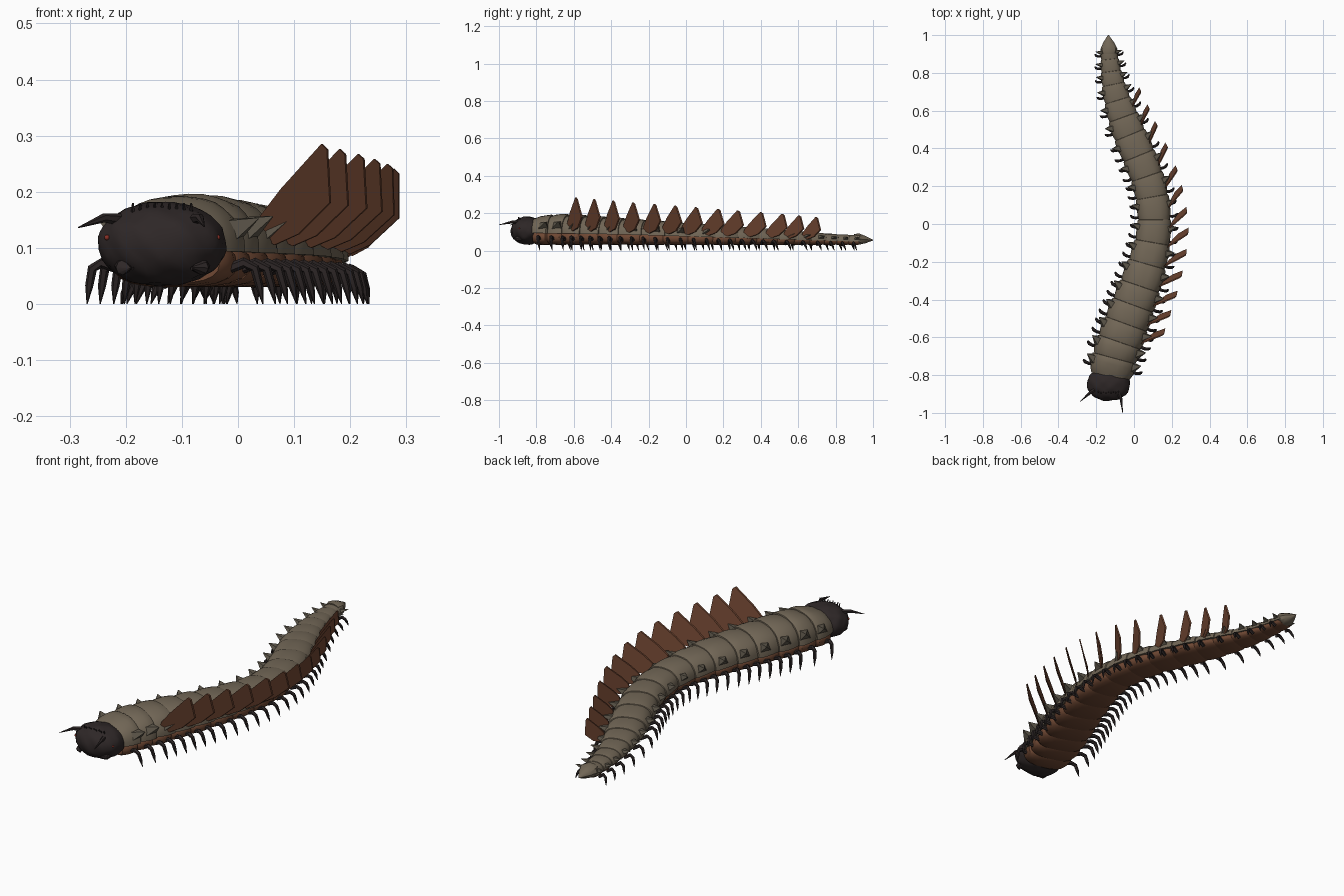
import bpy, bmesh, math, random
from mathutils import Vector

cube = bpy.data.objects.get("Cube")
if cube:
    bpy.data.objects.remove(cube, do_unlink=True)
random.seed(4)


def material(name, r, g, b):
    m = bpy.data.materials.new(name)
    m.use_nodes = True
    m.diffuse_color = (r, g, b, 1)
    node = next(n for n in m.node_tree.nodes if n.type == 'BSDF_PRINCIPLED')
    node.inputs["Base Color"].default_value = (r, g, b, 1)
    node.inputs["Roughness"].default_value = 0.8
    return m


TAUPE = material("taupe shell", 0.168, 0.135, 0.094)
BROWN = material("brown belly", 0.158, 0.064, 0.033)
RUST = material("rust fin", 0.16, 0.06, 0.031)
DARK = material("dark chitin", 0.027, 0.02, 0.02)
GREY = material("grey flap", 0.115, 0.098, 0.072)
RED = material("red eye", 0.25, 0.03, 0.02)


def curve(keys):
    """Smooth interpolation through (y, value) keys."""
    def f(y):
        i = 0
        while i < len(keys) - 2 and y > keys[i + 1][0]:
            i += 1
        (y0, a), (y1, b) = keys[i], keys[i + 1]
        p = keys[max(i - 1, 0)]
        q = keys[min(i + 2, len(keys) - 1)]
        h = y1 - y0
        ma, mb = (b - p[1]) / (y1 - p[0]) * h, (q[1] - a) / (q[0] - y0) * h
        t = max(0, min(1, (y - y0) / h))
        return ((2*t**3 - 3*t*t + 1) * a + (t**3 - 2*t*t + t) * ma
                + (3*t*t - 2*t**3) * b + (t**3 - t*t) * mb)
    return f


# Body line, half width, and heights of crest and shell edge
spine = curve([(-.86, -.135), (-.7, -.1), (-.5, -.03), (-.3, .042), (-.12, .092),
               (.03, .107), (.2, .083), (.35, .03), (.5, -.033), (.7, -.1),
               (.88, -.13), (1, -.135)])
width = curve([(-.8, .116), (-.6, .121), (-.3, .108), (0, .088), (.4, .088),
               (.55, .082), (.7, .065), (.9, .044), (1, .038)])
crest = curve([(-.8, .182), (-.65, .193), (-.3, .17), (0, .146), (.5, .112),
               (.8, .088), (1, .08)])
edge = curve([(-.8, .1), (-.3, .092), (0, .082), (.5, .066), (1, .052)])


def place(y, a, z, t=0):
    """Point beside the body line: a sideways, t along the body."""
    d = Vector((spine(y + .02) - spine(y - .02), .04, 0)).normalized()
    return Vector((spine(y), y, z)) + Vector((d.y, -d.x, 0)) * a + d * t


def finish(bm, name, mat, smooth=35):
    bmesh.ops.recalc_face_normals(bm, faces=bm.faces)
    me = bpy.data.meshes.new(name)
    bm.to_mesh(me)
    bm.free()
    ob = bpy.data.objects.new(name, me)
    bpy.context.collection.objects.link(ob)
    me.materials.append(mat)
    if smooth:
        bpy.ops.object.select_all(action='DESELECT')
        ob.select_set(True)
        bpy.context.view_layer.objects.active = ob
        bpy.ops.object.shade_smooth_by_angle(angle=math.radians(smooth))


def loft(bm, rings):
    vs = [[bm.verts.new(p) for p in r] for r in rings]
    n = len(vs[0])
    for r, s in zip(vs, vs[1:]):
        for i in range(n):
            j = (i + 1) % n
            bm.faces.new((r[i], r[j], s[j], s[i]))
    bm.faces.new(vs[0])
    bm.faces.new(vs[-1])


def tube(bm, pts, radii, n=6):
    pts = [Vector(p) for p in pts]
    rings = []
    for i, p in enumerate(pts):
        d = (pts[min(i + 1, len(pts) - 1)] - pts[max(i - 1, 0)]).normalized()
        u = d.orthogonal() if abs(d.y) > .9 else d.cross(Vector((0, 1, 0)))
        u.normalize()
        v = d.cross(u)
        rings.append([p + (u * math.cos(k * math.tau / n) + v * math.sin(k * math.tau / n)) * radii[i]
                      for k in range(n)])
    loft(bm, rings)


def shell_ring(y, s, n=18):
    pts = []
    for k in range(n + 1):
        ang = math.pi * k / n
        c = math.cos(ang)
        r = s * random.uniform(.988, 1.012)
        pts.append(place(y, width(y) * r * math.copysign(abs(c) ** .85, c),
                         edge(y) - .006 + (crest(y) - edge(y) + .006) * r * math.sin(ang) ** .9))
    return pts


def belly_ring(y, s, n=20):
    top, low = edge(y) + .015, .03
    mid, half = (top + low) / 2, (top - low) / 2
    pts = []
    for k in range(n):
        c, d = math.cos(k * math.tau / n), math.sin(k * math.tau / n)
        pts.append(place(y, width(y) * .95 * s * math.copysign(abs(c) ** .7, c),
                         mid + half * s * math.copysign(abs(d) ** .8, d)))
    return pts


bounds = [-.8, -.72, -.635, -.54, -.44, -.34, -.225, -.11, .01, .13, .24, .35,
          .46, .555, .645, .73, .8, .865, .925]
segments = list(zip(bounds, bounds[1:]))

# Overlapping back plates and ribbed belly
belly = bmesh.new()
for i, (y0, y1) in enumerate(segments):
    h = y1 - y0
    bm = bmesh.new()
    loft(bm, [shell_ring(y0 + h * t, s) for t, s in
              ((-.08, .88), (.1, .94), (.35, 1), (.7, 1.03), (1.0, 1.02), (1.1, .99), (1.13, .9))])
    finish(bm, f"back_plate_{i + 1}", TAUPE)
    loft(belly, [belly_ring(y0 + h * t, s) for t, s in
                 ((-.05, .84), (.1, .94), (.5, 1), (.9, .97), (1.04, .86))])
finish(belly, "belly", BROWN)

# Pointed tail
bm = bmesh.new()
rings = []
for y, s in ((.9, .9), (.925, 1.08), (.96, .7), (1, .06)):
    rings.append([place(.925, .042 * s * math.cos(k * math.tau / 10),
                        .062 - (y - .925) * .08 + .029 * s * math.sin(k * math.tau / 10), y - .925)
                  for k in range(10)])
loft(bm, rings)
finish(bm, "tail", TAUPE)

# Jointed legs and triangular flank flaps on both sides
for side, word in ((1, "left"), (-1, "right")):
    legs, flaps = bmesh.new(), bmesh.new()
    for i, (y0, y1) in enumerate(segments):
        h = y1 - y0
        for f in ((.25, .75) if 2 <= i < 12 else (.5,)):
            y = y0 + h * f
            w, k = width(y), .6 + width(y) * 3.6
            z = edge(y) * .72
            path = ((w * .78, z - .012, 0), (w + .012 * k, z + .002, -.004),
                    (w + .03 * k, z - .008, 0), (w + .037 * k, z * .45, .006),
                    (w + .042 * k, 0, .012))
            tube(legs, [place(y, side * a, zz, t) for a, zz, t in path],
                 [r * k for r in (.009, .0095, .0085, .007, .001)])
        y = y0 + h * .7
        w, e, k = width(y), edge(y), width(y) / .1
        rise = crest(y) - e
        roots = [place(y, side * w * a, e + rise * z, t * k) for a, z, t in
                 ((.9, .05, -.03), (.9, .1, .03), (.78, .6, .02), (.78, .55, -.02))]
        tip = place(y, side * (w + .03), e + rise * .62, .022 * k)
        loft(flaps, [roots, [tip + (p - tip) * .04 for p in roots]])
    finish(legs, f"{word}_legs", DARK)
    finish(flaps, f"{word}_flank_flaps", GREY, 0)

# Tall blade fins along the left flank, swept backward
fin_profile = ((0, -.034, 0), (.005, -.03, .2), (.035, -.022, .5), (.093, -.002, 1),
               (.1, .004, .94), (.096, .032, .35), (.05, .02, 0), (.02, -.005, -.12))
for i, (y0, y1) in enumerate(segments[2:15]):
    k = 1 - .32 * max(0, (i - 5) / 7)
    target = (y0 + y1) / 2
    reach = width(target) * .88 + .093 * k
    y = 2 * target - place(target, reach, 0, .05 * k).y
    peak = .285 - .0088 * i
    base = edge(y) + (crest(y) - edge(y)) * .3
    bm = bmesh.new()
    loft(bm, [[place(y, width(y) * .88 + a * k, base + (peak - base) * z, (t + a * .55) * k + off)
               for a, t, z in fin_profile] for off in (-.004, .004)])
    finish(bm, f"fin_{i + 1}", RUST, 0)

# Head: flattened, slightly lumpy dome
HEAD = Vector((-.135, -.848, .107))


def on_head(a, b, c):
    return HEAD + Vector((a * .116, b * .09, c * .076))


bm = bmesh.new()
bmesh.ops.create_icosphere(bm, subdivisions=4, radius=1)
for v in bm.verts:
    p = Vector([math.copysign(abs(c) ** .96, c) for c in v.co])
    lump = 1 + .03 * math.sin(9 * p.x + 4 * p.z) * math.sin(8 * p.y) + random.uniform(-.008, .008)
    v.co = on_head(*(p * lump * .98))
finish(bm, "head", DARK, 60)

# Jaws, eyes, antennae and head bristles
for side, word in ((1, "left"), (-1, "right")):
    bm = bmesh.new()
    tube(bm, [on_head(.6 * side, -.35, -.5), on_head(.6 * side, -.62, -.55),
              on_head(.45 * side, -.82, -.58)], [.016, .014, .003], 8)
    finish(bm, f"{word}_jaw", DARK)
    bm = bmesh.new()
    bmesh.ops.create_icosphere(bm, subdivisions=2, radius=.005)
    bmesh.ops.translate(bm, verts=bm.verts, vec=on_head(.85 * side, -.48, .15))
    finish(bm, f"{word}_eye", RED)

for word, pts in (("right", ((-.2, -.87, .15), (-.24, -.9, .153), (-.285, -.94, .136))),
                  ("left", ((-.085, -.88, .15), (-.068, -.93, .153), (-.06, -1, .138)))):
    bm = bmesh.new()
    tube(bm, pts, [.011, .008, .001])
    finish(bm, f"{word}_antenna", DARK)

bm = bmesh.new()
for k in range(9):
    x = -.45 + k * .112
    tube(bm, [on_head(x, -.4, .68), on_head(x, -.5 - .06 * (k % 2), .95)], [.004, .002], 5)
finish(bm, "head_bristles", DARK)
